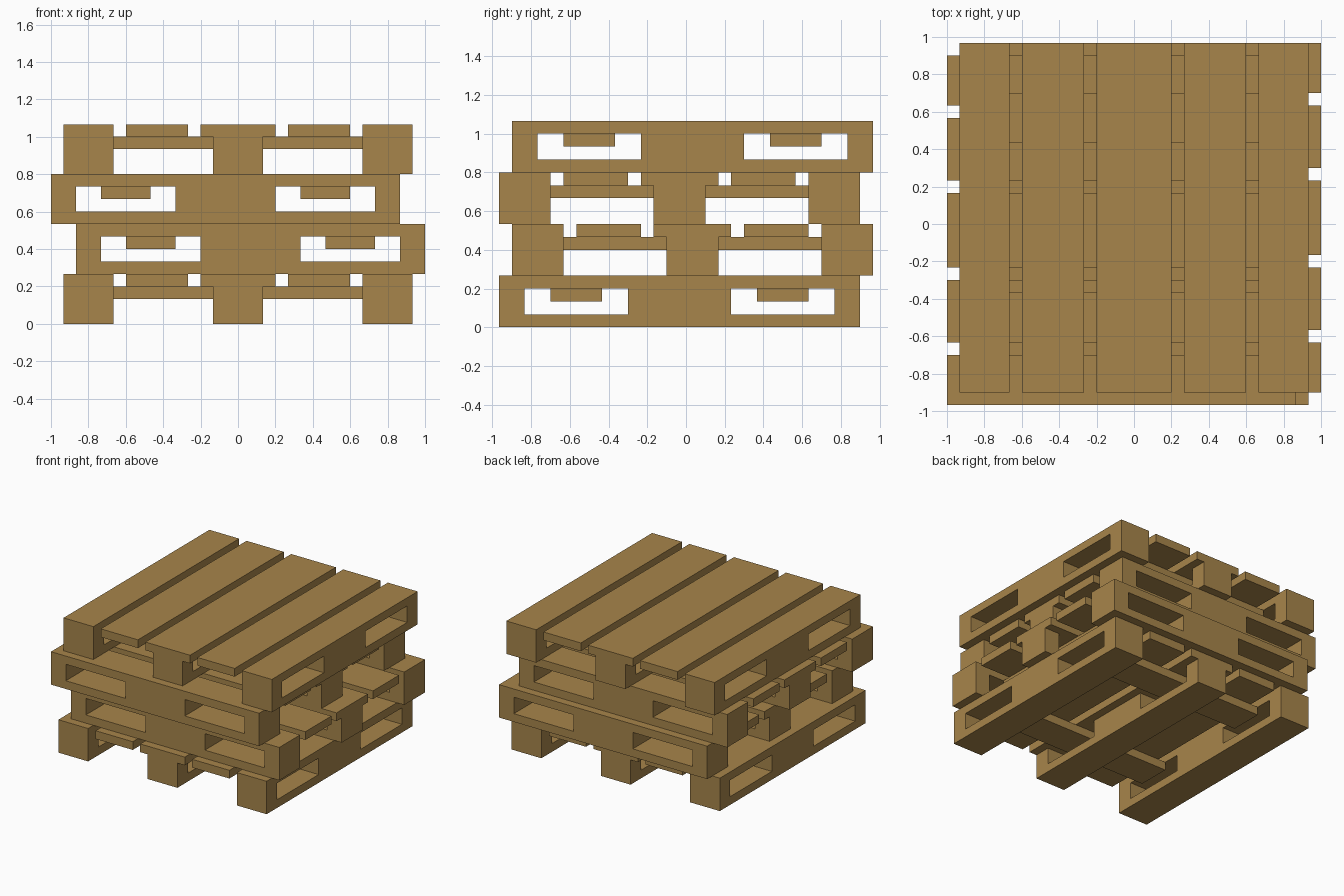
import bpy, bmesh, math
from mathutils import Matrix, Vector

if "Cube" in bpy.data.objects:
    bpy.data.objects.remove(bpy.data.objects["Cube"], do_unlink=True)

U = 2 / 30  # one board thickness

# Material
wood = bpy.data.materials.new("pale brown wood")
wood.use_nodes = True
colour = (0.39, 0.235, 0.07, 1)
wood.diffuse_color = colour
wood.node_tree.nodes["Principled BSDF"].inputs["Base Color"].default_value = colour


def finish_mesh(bm, name):
    bmesh.ops.remove_doubles(bm, verts=bm.verts, dist=1e-4)
    bmesh.ops.recalc_face_normals(bm, faces=bm.faces)
    bmesh.ops.scale(bm, verts=bm.verts, vec=(U, U, U))
    mesh = bpy.data.meshes.new(name)
    bm.to_mesh(mesh)
    bm.free()
    mesh.materials.append(wood)
    return mesh


def box_mesh(name, size, centre):
    bm = bmesh.new()
    bmesh.ops.create_cube(bm, size=1, matrix=Matrix.Translation(centre) @ Matrix.Diagonal((*size, 1)))
    return finish_mesh(bm, name)


def runner_mesh(name, xs):
    """Deep beam with two fork slots; any outer x cells form an overhanging top."""
    lines = (xs, (-14, -12, -4, 4, 12, 14), (0, 1, 3, 4))
    stem = (len(xs) - 1) // 2

    def solid(c):
        if any(i < 0 or i >= len(l) - 1 for i, l in zip(c, lines)):
            return False
        slot = c[2] == 1 and c[1] in (1, 3)
        return c[2] == 2 or (c[0] == stem and not slot)

    bm = bmesh.new()
    cells = [(i, j, k) for i in range(len(xs) - 1) for j in range(5) for k in range(3)]
    for cell in filter(solid, cells):
        for axis in range(3):
            for side in (0, 1):
                other = list(cell)
                other[axis] += 2 * side - 1
                if solid(other):
                    continue
                # Skin every cell side that faces open air
                a, b = (axis + 1) % 3, (axis + 2) % 3
                corners = []
                for da, db in ((0, 0), (1, 0), (1, 1), (0, 1)):
                    p = list(cell)
                    p[axis] += side
                    p[a] += da
                    p[b] += db
                    corners.append(bm.verts.new([lines[n][p[n]] for n in range(3)]))
                bm.faces.new(corners)
    return finish_mesh(bm, name)


# Shared parts, measured in board thicknesses
edge_runner = runner_mesh("edge_runner", (-2, 2))
middle_runner = runner_mesh("middle_runner", (-3, -2, 2, 3))
top_board = box_mesh("top_board", (5, 28, 1), (0, 0, 3.5))
cross_board = box_mesh("cross_board", (20, 4, 1), (0, 0, 2.5))

PARTS = [
    ("left_runner", edge_runner, (12, 0)),
    ("right_runner", edge_runner, (-12, 0)),
    ("middle_runner", middle_runner, (0, 0)),
    ("left_top_board", top_board, (6.5, 0)),
    ("right_top_board", top_board, (-6.5, 0)),
    ("back_cross_board", cross_board, (0, 8)),
    ("front_cross_board", cross_board, (0, -8)),
]


def pallet(level, x, y, turned):
    place = Matrix.Translation(Vector((x, y, level * 4)) * U)
    if turned:
        place = place @ Matrix.Rotation(math.pi / 2, 4, "Z")
    for name, mesh, (px, py) in PARTS:
        ob = bpy.data.objects.new(f"pallet_{level + 1}_{name}", mesh)
        ob.matrix_world = place @ Matrix.Translation(Vector((px, py, 0)) * U)
        bpy.context.collection.objects.link(ob)


# Loosely stacked pallets, middle two turned sideways
pallet(0, 0, -0.5, False)
pallet(1, 1, 0.5, True)
pallet(2, -1, -0.5, True)
pallet(3, 0, 0.5, False)
